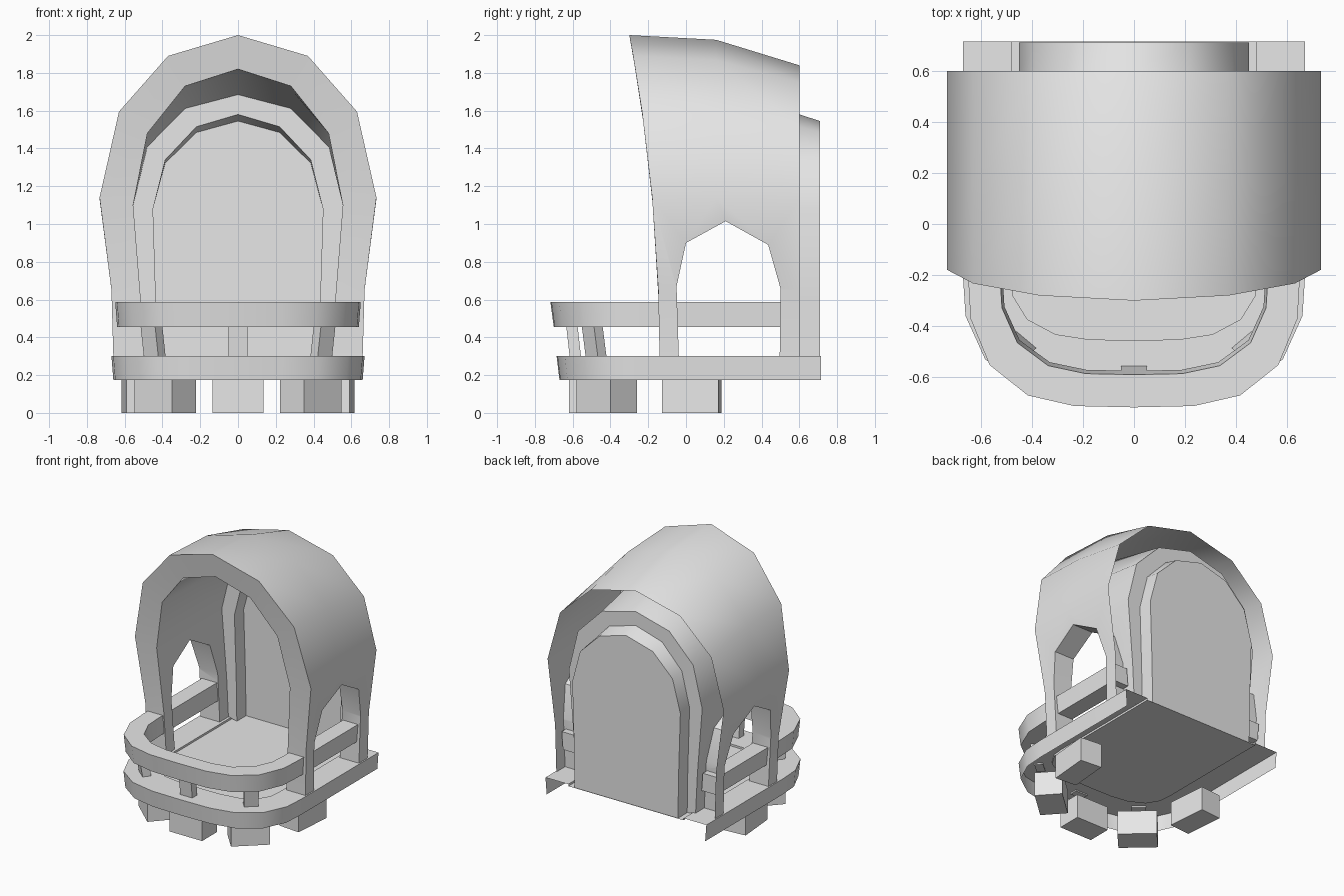
import bpy, bmesh
from math import radians
from mathutils import Matrix

old = bpy.data.objects.get("Cube")
if old:
    bpy.data.objects.remove(old, do_unlink=True)

stone = bpy.data.materials.new("plain_grey")
stone.use_nodes = True
GREY = (0.8, 0.8, 0.8, 1)
stone.diffuse_color = GREY
stone.node_tree.nodes["Principled BSDF"].inputs["Base Color"].default_value = GREY


def finish(name, bm, smooth=False):
    bmesh.ops.recalc_face_normals(bm, faces=bm.faces[:])
    mesh = bpy.data.meshes.new(name)
    bm.to_mesh(mesh)
    bm.free()
    mesh.materials.append(stone)
    obj = bpy.data.objects.new(name, mesh)
    bpy.context.collection.objects.link(obj)
    if smooth:
        select(obj)
        bpy.ops.object.shade_smooth_by_angle(angle=radians(40))
    return obj


def select(obj):
    bpy.ops.object.select_all(action='DESELECT')
    obj.select_set(True)
    bpy.context.view_layer.objects.active = obj


def loft(bm, rows, closed=False):
    """Bridge rows of points with quads; closed joins each row's ends."""
    rings = [[bm.verts.new(p) for p in row] for row in rows]
    n = len(rings[0])
    for a, b in zip(rings, rings[1:]):
        for i in range(n if closed else n - 1):
            j = (i + 1) % n
            bm.faces.new((a[i], a[j], b[j], b[i]))
    return rings


def mirrored(half):
    """Full left-to-right outline from a half that starts on the centre line."""
    return [(-x, z) for x, z in reversed(half[1:])] + list(half)


# Hood: thick arch shell, leaning forward at the top, roof dropping to the back
OUTER = mirrored([(0, 2), (.37, 1.89), (.63, 1.595), (.733, 1.14), (.67, .65), (.66, .3)])
INNER = mirrored([(0, 1.82), (.28, 1.73), (.48, 1.48), (.555, 1.1), (.515, .6), (.50, .3)])


def front_y(z):
    return -.14 - .16 * ((z - .3) / 1.7) ** 2


def lowered(arch, drop):
    top = max(z for _, z in arch)
    return [(x, z - drop * max(0, (z - 1.1) / (top - 1.1))) for x, z in arch]


def hood_section(y, drop_out, drop_in):
    ring = lowered(OUTER, drop_out) + lowered(INNER, drop_in)[::-1]
    return [(x, front_y(z) if y is None else y, z) for x, z in ring]


bm = bmesh.new()
rings = loft(bm, [hood_section(None, 0, 0), hood_section(.16, .025, .02),
                  hood_section(.6, .16, .135)], closed=True)
for ring in (rings[0], rings[-1]):
    n = len(ring)
    for i in range(n // 2 - 1):
        bm.faces.new((ring[i], ring[i + 1], ring[n - 2 - i], ring[n - 1 - i]))
hood = finish("hood", bm)

# Side windows cut through both walls
WINDOW = [(-.035, .2), (-.05, .67), (0, .9), (.21, 1.015), (.435, .89), (.5, .66), (.495, .2)]
bm = bmesh.new()
for ring in loft(bm, [[(x, y, z) for y, z in WINDOW] for x in (-1, 1)], closed=True):
    bm.faces.new(ring)
cutter = finish("window_cutter", bm)
cutter.hide_render = True
cut = hood.modifiers.new("windows", 'BOOLEAN')
cut.operation = 'DIFFERENCE'
cut.solver = 'EXACT'
cut.object = cutter
select(hood)
bpy.ops.object.modifier_apply(modifier=cut.name)
bpy.data.objects.remove(cutter, do_unlink=True)

# The hood is open at the back
bm = bmesh.new()
bm.from_mesh(hood.data)
back = [f for f in bm.faces if all(v.co.y > .599 for v in f.verts)]
bmesh.ops.delete(bm, geom=back, context='FACES')
bm.to_mesh(hood.data)
bm.free()
select(hood)
bpy.ops.object.shade_smooth_by_angle(angle=radians(40))

# Recessed doorway: ring behind the hood, stepped back to a flat panel
DOOR = mirrored([(0, 1.58), (.22, 1.515), (.385, 1.34), (.45, 1.08), (.435, .6), (.43, .285)])
bm = bmesh.new()
rings = loft(bm, [[(x, .6, z) for x, z in lowered(INNER, .135)],
                  [(x, .6, z) for x, z in DOOR],
                  [(x, .71, z) for x, z in lowered(DOOR, .035)]])
bm.faces.new(rings[-1])
finish("doorway", bm, smooth=True)

# Rounded front plan shared by the base and the rail
PLAN = mirrored([(0, -1), (.36, -.99), (.64, -.91), (.87, -.68), (.985, -.33), (1, 0)])


def plan_row(width, depth, z, end):
    row = [(u * width, -.2 + v * depth, z) for u, v in PLAN]
    return [(-width, end, z)] + row + [(width, end, z)]


# Base: open underneath, with a slightly sunken floor
bm = bmesh.new()
rings = loft(bm, [plan_row(.66, .47, .175, .715), plan_row(.67, .485, .3, .715),
                  plan_row(.48, .255, .3, .715), plan_row(.48, .255, .285, .715)])
bm.faces.new(rings[-1])
finish("base", bm, smooth=True)

# Hand rail
bm = bmesh.new()
section = [(.64, .5, .455), (.65, .518, .588), (.525, .39, .588), (.515, .375, .455)]
rings = loft(bm, [plan_row(w, d, z, .55) for w, d, z in section + section[:1]])
bmesh.ops.remove_doubles(bm, verts=bm.verts[:], dist=1e-5)
bmesh.ops.holes_fill(bm, edges=bm.edges[:], sides=4)
finish("hand_rail", bm, smooth=True)


def block(name, centre, size, angle, lean=0):
    """Box turned to face outward; lean pushes its top outward."""
    bm = bmesh.new()
    bmesh.ops.create_cube(bm, size=1)
    for v in bm.verts:
        v.co = [c * s for c, s in zip(v.co, size)]
        if v.co.z > 0:
            v.co.y -= lean
    bmesh.ops.transform(bm, verts=bm.verts[:],
                        matrix=Matrix.Translation(centre) @ Matrix.Rotation(radians(angle), 4, 'Z'))
    return finish(name, bm)


# Balusters under the rail and feet under the base
block("baluster_front", (0, -.585, .38), (.1, .06, .18), 0, .02)
block("foot_front", (0, -.53, .09), (.27, .18, .18), 0)
for side, s in (("left", 1), ("right", -1)):
    block("baluster_" + side, (s * .44, -.475, .38), (.1, .06, .18), s * 40, .03)
    block("foot_diagonal_" + side, (s * .385, -.42, .09), (.27, .19, .18), s * 42)
    block("foot_side_" + side, (s * .52, .03, .09), (.3, .17, .18), s * 85)
